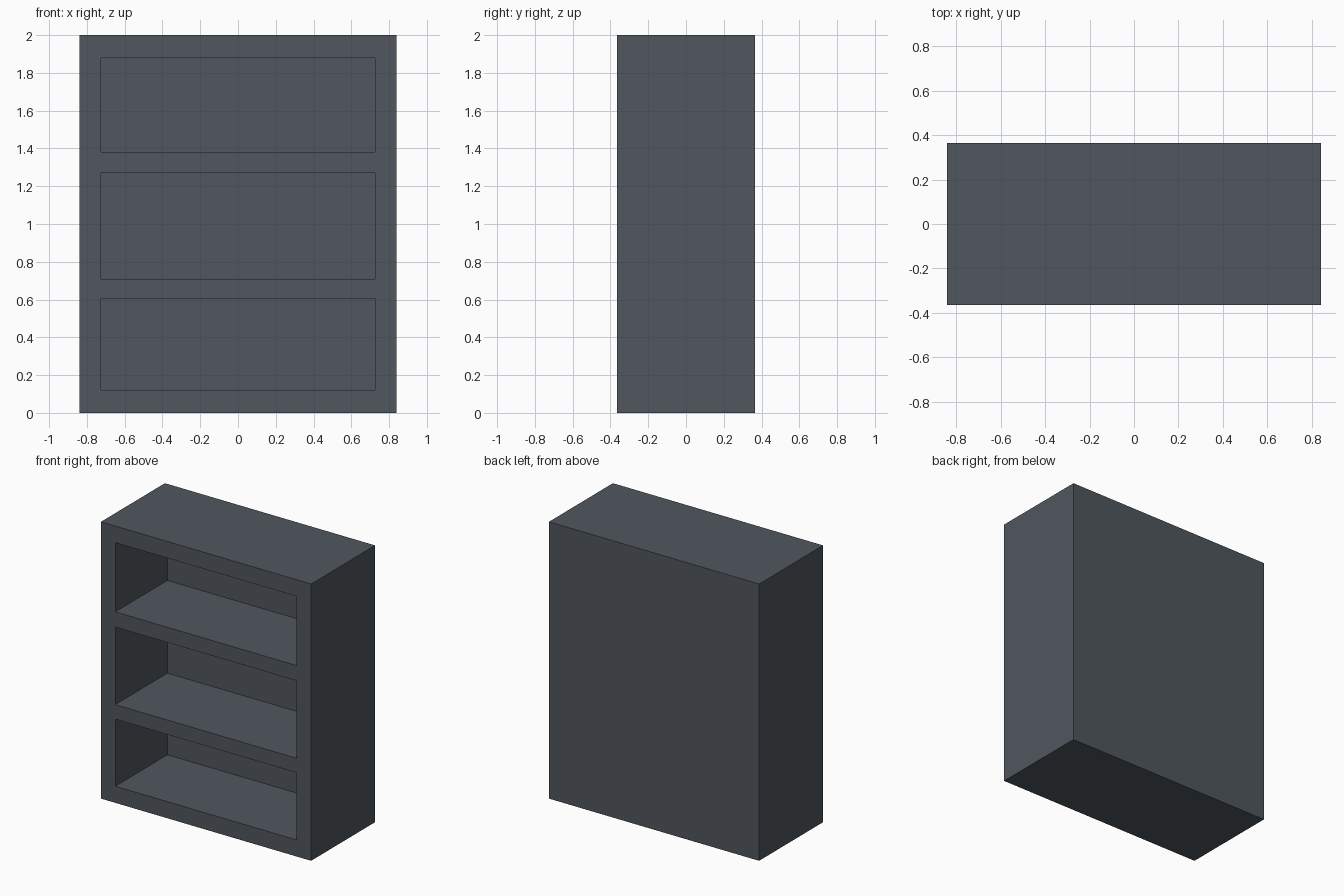
import bpy
import bmesh

default_cube = bpy.data.objects.get("Cube")
if default_cube:
    bpy.data.objects.remove(default_cube, do_unlink=True)

# Painted slate finish
slate = bpy.data.materials.new("slate_grey")
slate.use_nodes = True
colour = (0.08, 0.095, 0.11, 1.0)
slate.diffuse_color = colour
slate.node_tree.nodes["Principled BSDF"].inputs["Base Color"].default_value = colour

# Frame and shelf lines of the front
half_depth = 0.365
shelf_depth = 0.595
columns = [-0.84, -0.725, 0.725, 0.84]
rows = [0, 0.12, 0.605, 0.71, 1.27, 1.38, 1.88, 2]

bm = bmesh.new()
grid = [[bm.verts.new((x, -half_depth, z)) for x in columns] for z in rows]
front, openings = [], []
for r in range(len(rows) - 1):
    for c in range(len(columns) - 1):
        face = bm.faces.new((grid[r][c], grid[r][c + 1],
                             grid[r + 1][c + 1], grid[r + 1][c]))
        front.append(face)
        if c == 1 and r % 2 == 1:
            openings.append(face)

# Solid cabinet body: a copy of the front becomes the back, joined by the sides
border = [e for e in bm.edges if e.is_boundary]
back = bmesh.ops.duplicate(bm, geom=front)
back_faces = [g for g in back["geom"] if isinstance(g, bmesh.types.BMFace)]
back_verts = [g for g in back["geom"] if isinstance(g, bmesh.types.BMVert)]
bmesh.ops.translate(bm, verts=back_verts, vec=(0, 2 * half_depth, 0))
bmesh.ops.reverse_faces(bm, faces=back_faces)
for edge in border:
    a, b = edge.verts
    bm.faces.new((a, b, back["vert_map"][b], back["vert_map"][a]))

# Three open compartments pushed in from the front
for face in openings:
    pushed = bmesh.ops.extrude_discrete_faces(bm, faces=[face])["faces"][0]
    bmesh.ops.translate(bm, verts=pushed.verts, vec=(0, shelf_depth, 0))

# Merge the flat back, sides, top and base into clean panels
bmesh.ops.recalc_face_normals(bm, faces=bm.faces)
outer = [e for e in bm.edges if all(v.co.y > half_depth - 0.01 for v in e.verts)]
bmesh.ops.dissolve_limit(bm, angle_limit=0.01, edges=outer, verts=[])

mesh = bpy.data.meshes.new("bookcase")
bm.to_mesh(mesh)
bm.free()
mesh.materials.append(slate)
bookcase = bpy.data.objects.new("bookcase", mesh)
bpy.context.collection.objects.link(bookcase)
